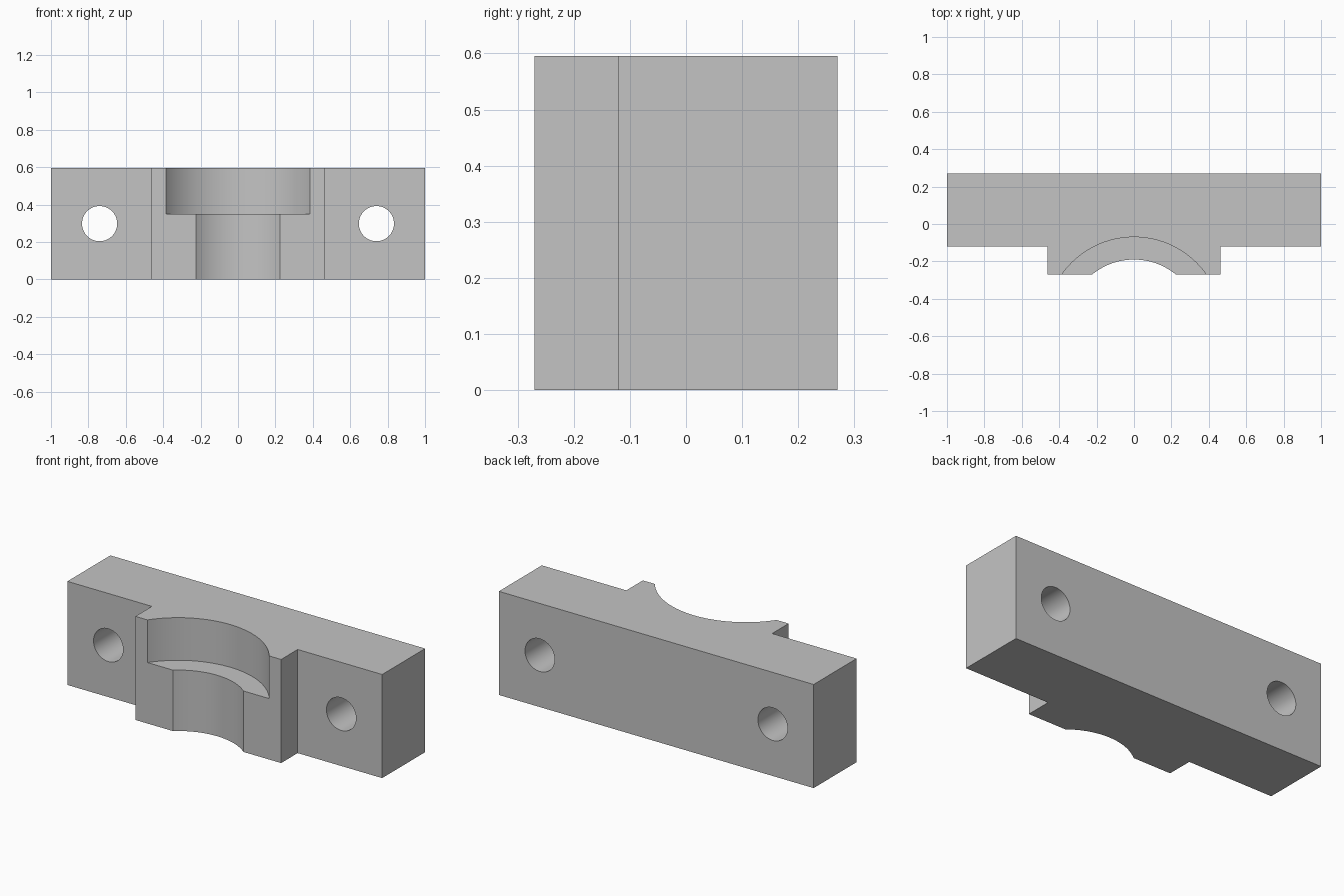
import bpy
import bmesh
import math

if "Cube" in bpy.data.objects:
    bpy.data.objects.remove(bpy.data.objects["Cube"], do_unlink=True)

HEIGHT = 0.595
BACK, FLANGE, FRONT = 0.27, -0.12, -0.27
BOSS = 0.463          # half width of the front boss
BORE_Y = -0.543       # shared axis of both bores

grey = bpy.data.materials.new("light grey")
grey.use_nodes = True
colour = (0.55, 0.55, 0.55, 1)
grey.diffuse_color = colour
grey.node_tree.nodes["Principled BSDF"].inputs["Base Color"].default_value = colour

# Clamp block: stepped outline extruded upwards
half = [(BOSS, FRONT), (BOSS, FLANGE), (1, FLANGE), (1, BACK)]
outline = half + [(-x, y) for x, y in reversed(half)]
bm = bmesh.new()
base = bm.faces.new([bm.verts.new((x, y, 0)) for x, y in outline])
top = bmesh.ops.extrude_face_region(bm, geom=[base])["geom"]
bmesh.ops.translate(bm, vec=(0, 0, HEIGHT),
                    verts=[v for v in top if isinstance(v, bmesh.types.BMVert)])
bmesh.ops.recalc_face_normals(bm, faces=bm.faces)
mesh = bpy.data.meshes.new("clamp_block")
bm.to_mesh(mesh)
bm.free()
mesh.materials.append(grey)
block = bpy.data.objects.new("clamp_block", mesh)
bpy.context.collection.objects.link(block)


def cut(name, radius, depth, location, sides, rotation=(0, 0, 0)):
    """Subtract a cylinder from the block."""
    bpy.ops.mesh.primitive_cylinder_add(vertices=sides, radius=radius, depth=depth,
                                        location=location, rotation=rotation)
    cutter = bpy.context.object
    cutter.name = name
    cutter.hide_render = True
    cutter.data.materials.append(grey)
    bpy.ops.object.select_all(action="DESELECT")
    block.select_set(True)
    bpy.context.view_layer.objects.active = block
    mod = block.modifiers.new(name, "BOOLEAN")
    mod.operation = "DIFFERENCE"
    mod.solver = "EXACT"
    mod.object = cutter
    bpy.ops.object.modifier_apply(modifier=mod.name)
    bpy.data.objects.remove(cutter, do_unlink=True)


# Narrow bore through the boss, wide counterbore from the top
cut("narrow_bore", 0.353, 2, (0, BORE_Y, 0.3), 128)
cut("wide_bore", 0.473, 1, (0, BORE_Y, 0.35 + 0.5), 128)

# Bolt holes running front to back
for side in (-1, 1):
    cut("bolt_hole", 0.094, 2, (side * 0.74, 0, 0.298), 64, (math.pi / 2, 0, 0))

bpy.ops.object.shade_smooth_by_angle(angle=math.radians(30))
